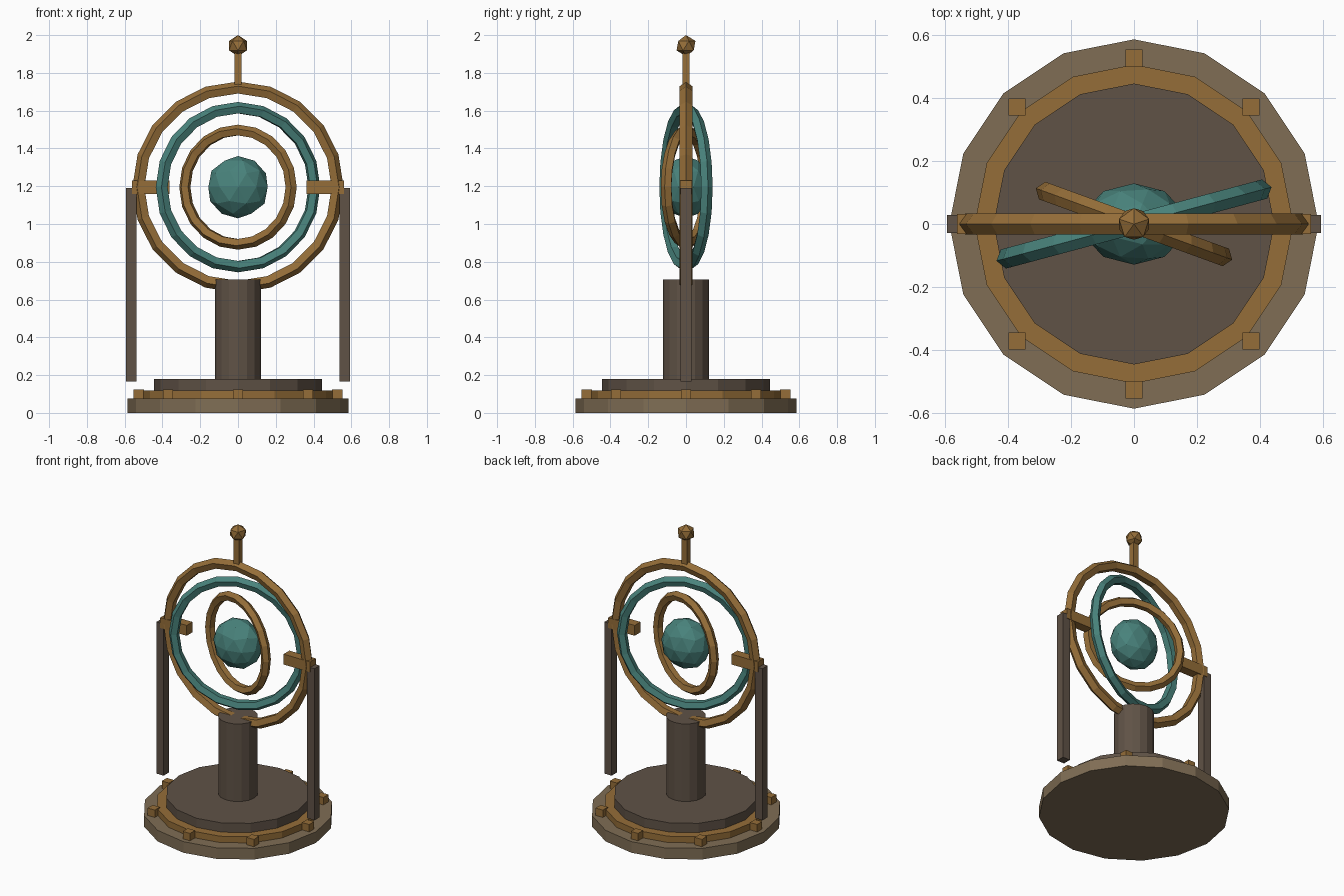
import bpy
import math

if "Cube" in bpy.data.objects:
    bpy.data.objects.remove(bpy.data.objects["Cube"])


def material(name, rgb):
    m = bpy.data.materials.new(name)
    m.diffuse_color = (*rgb, 1.0)
    m.use_nodes = True
    m.node_tree.nodes["Principled BSDF"].inputs["Base Color"].default_value = m.diffuse_color
    return m


GOLD = material("aged_brass", (0.300, 0.155, 0.040))
DARK = material("dark_brown", (0.115, 0.084, 0.061))
TAN = material("dull_tan", (0.215, 0.155, 0.090))
TEAL = material("teal", (0.066, 0.225, 0.200))
CZ = 1.195  # height of the ring centre


def finish(name, mat):
    ob = bpy.context.object
    ob.name = name
    ob.data.materials.clear()
    ob.data.materials.append(mat)
    return ob


def disc(name, r, z0, z1, mat, sides=16):
    bpy.ops.mesh.primitive_cylinder_add(vertices=sides, radius=r, depth=z1 - z0,
                                        location=(0, 0, (z0 + z1) / 2))
    return finish(name, mat)


def box(name, centre, size, mat):
    bpy.ops.mesh.primitive_cube_add(size=1, location=centre)
    bpy.context.object.scale = size
    return finish(name, mat)


def ring(name, major, minor, turn, mat):
    # upright ring with a five-sided section, turned about the vertical
    bpy.ops.mesh.primitive_torus_add(major_radius=major, minor_radius=minor,
                                     major_segments=20, minor_segments=5,
                                     location=(0, 0, CZ),
                                     rotation=(math.pi / 2, 0, math.radians(turn)))
    return finish(name, mat)


# Stepped base and column
disc("base_plate", 0.585, 0.0, 0.075, TAN)
disc("base_trim", 0.505, 0.07, 0.118, GOLD)
disc("base_step", 0.445, 0.11, 0.18, DARK)
disc("column", 0.123, 0.17, 0.705, DARK)

# Studs around the base
for i in range(8):
    a = i * math.pi / 4
    box(f"base_stud_{i + 1}", (0.525 * math.cos(a), 0.525 * math.sin(a), 0.098),
        (0.054, 0.054, 0.054), GOLD)

# Nested rings
ring("outer_ring", 0.524, 0.035, 0, GOLD)
ring("middle_ring", 0.418, 0.033, 15, TEAL)
ring("inner_ring", 0.300, 0.031, -20, GOLD)

# Slightly flattened core
bpy.ops.mesh.primitive_ico_sphere_add(subdivisions=2, radius=0.165, location=(0, 0, CZ))
bpy.context.object.scale = (1, 0.78, 1)
finish("core", TEAL)

# Side posts and pivot blocks
for side, s in (("left", -1), ("right", 1)):
    box(f"{side}_post", (s * 0.565, 0, 0.678), (0.055, 0.056, 1.026), DARK)
    box(f"{side}_pivot", (s * 0.462, 0, CZ), (0.198, 0.062, 0.07), GOLD)

# Finial on top
box("finial_rod", (0, 0, 1.82), (0.038, 0.038, 0.19), GOLD)
bpy.ops.mesh.primitive_ico_sphere_add(subdivisions=1, radius=0.056,
                                      location=(0, 0, 1.944),
                                      rotation=(0, 0, math.pi / 2))
finish("finial_knob", GOLD)
